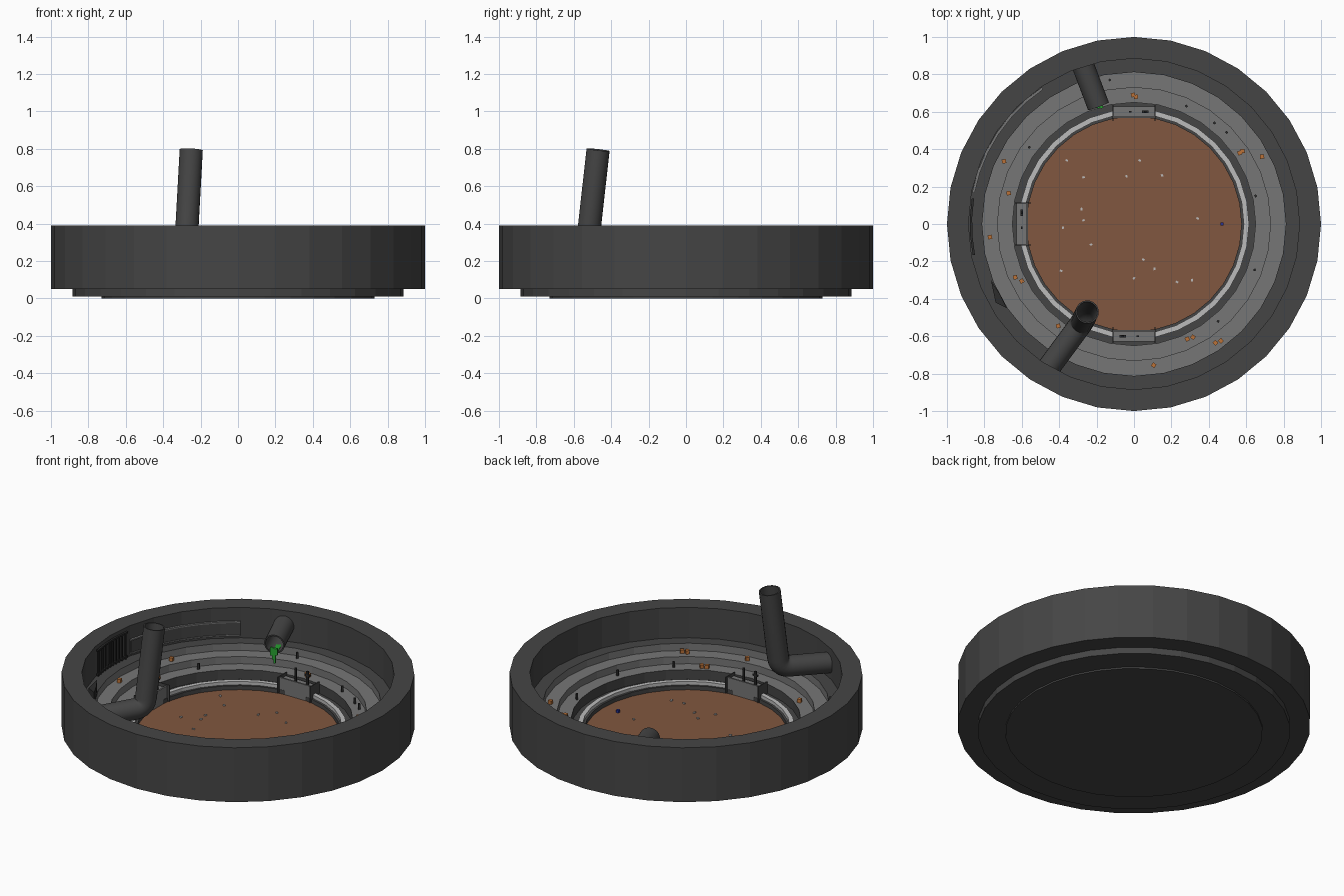
import bpy, bmesh, math, random
from mathutils import Vector, Matrix

if "Cube" in bpy.data.objects:
    bpy.data.objects.remove(bpy.data.objects["Cube"])

random.seed(4)
N = 32


def mat(name, r, g, b):
    m = bpy.data.materials.new(name)
    m.diffuse_color = (r, g, b, 1)
    m.use_nodes = True
    m.node_tree.nodes["Principled BSDF"].inputs["Base Color"].default_value = m.diffuse_color
    return m


DARK = mat("dark_concrete", .06, .06, .06)
MID = mat("grey_concrete", .18, .18, .18)
LIGHT = mat("light_concrete", .5, .5, .5)
DIRT = mat("dirt", .22, .095, .05)
BLACK = mat("black_metal", .025, .025, .025)
GREEN = mat("slime", .02, .35, .03)
ORANGE = mat("orange", .5, .17, .04)
BLUE = mat("blue", .02, .03, .3)


def finish(name, bm, m, smooth=False):
    bmesh.ops.recalc_face_normals(bm, faces=bm.faces)
    me = bpy.data.meshes.new(name)
    bm.to_mesh(me)
    bm.free()
    me.materials.append(m)
    ob = bpy.data.objects.new(name, me)
    bpy.context.collection.objects.link(ob)
    if smooth:
        bpy.context.view_layer.objects.active = ob
        ob.select_set(True)
        bpy.ops.object.shade_smooth_by_angle(angle=math.radians(40))
        ob.select_set(False)
    return ob


def lathe(name, prof, m, a0=0, a1=360, steps=N, closed=False):
    """Revolve an (r, z) profile; a closed profile gives a solid ring."""
    bm = bmesh.new()
    full = a1 - a0 == 360
    rings = []
    for i in range(steps if full else steps + 1):
        a = math.radians(a0 + (a1 - a0) * i / steps)
        rings.append([bm.verts.new((r * math.cos(a), r * math.sin(a), z)) for r, z in prof])
    k = len(prof)
    for i in range(steps):
        p, q = rings[i], rings[(i + 1) % len(rings)]
        for j in range(k if closed else k - 1):
            n = (j + 1) % k
            bm.faces.new((p[j], q[j], q[n], p[n]))
    if closed and not full:
        bm.faces.new(rings[0])
        bm.faces.new(rings[-1])
    bmesh.ops.remove_doubles(bm, verts=bm.verts, dist=1e-5)
    return finish(name, bm, m)


def ring(name, r0, r1, z0, z1, m, **kw):
    return lathe(name, [(r0, z0), (r1, z0), (r1, z1), (r0, z1)], m, closed=True, **kw)


def add_box(bm, c, s, rz=0):
    M = Matrix.Translation(c) @ Matrix.Rotation(rz, 4, 'Z') @ Matrix.Diagonal((*s, 1))
    bmesh.ops.create_cube(bm, size=1, matrix=M)


def boxes(name, items, m):
    bm = bmesh.new()
    for it in items:
        add_box(bm, *it)
    return finish(name, bm, m)


def tube(name, path, r, m, wall=.008, sides=20):
    """Hollow pipe swept along a path."""
    pts = [Vector(p) for p in path]
    bm = bmesh.new()
    out, inn = [], []
    u = None
    for i, p in enumerate(pts):
        t = (pts[min(i + 1, len(pts) - 1)] - pts[max(i - 1, 0)]).normalized()
        u = t.orthogonal().normalized() if u is None else (u - t * u.dot(t)).normalized()
        v = t.cross(u)
        for lst, rad in ((out, r), (inn, r - wall)):
            lst.append([bm.verts.new(p + rad * (u * math.cos(a) + v * math.sin(a)))
                        for a in (2 * math.pi * k / sides for k in range(sides))])
    loops = out + inn[::-1]
    for i, a in enumerate(loops):
        b = loops[(i + 1) % len(loops)]
        for k in range(sides):
            n = (k + 1) % sides
            bm.faces.new((a[k], a[n], b[n], b[k]))
    return finish(name, bm, m, True)


# Outer shell: stepped base, wall, rim and upper ledge
lathe("outer_wall", [(0, 0), (.73, 0), (.73, .01), (.885, .01), (.885, .05), (1, .05), (1, .39),
                     (.885, .39), (.885, .2), (.812, .2)], DARK)
# Stepped stands, gutter, barrier and floor
lathe("stands", [(.812, .2), (.812, .155), (.73, .155), (.73, .11), (.65, .11)], MID)
lathe("gutter", [(.65, .11), (.65, .05), (.615, .05)], DARK)
ring("barrier", .587, .615, .02, .066, LIGHT)
ring("floor_kerb", .574, .587, .015, .045, DARK)
lathe("arena_floor", [(0, .02), (.58, .02)], DIRT)

# Balconies on the barrier, each with end plates, posts and crossbar
for k, ang in enumerate((90, 180, 270)):
    a = math.radians(ang)
    R = Matrix.Rotation(a, 3, 'Z')

    def at(x, y, z):
        return R @ Vector((x, y, z))

    boxes(f"balcony_{k}", [(at(.598, 0, .062), (.062, .22, .085), a),
                           (at(.572, 0, .11), (.01, .22, .018), a)], MID)
    boxes(f"balcony_ends_{k}", [(at(.595, s * .112, .075), (.09, .006, .1), a) for s in (-1, 1)], DARK)
    boxes(f"balcony_figures_{k}", [(at(.6, s, .145), (.01, .012, .09), a) for s in (-.06, .02)]
          + [(at(.6, -.06, .165), (.012, .035, .01), a)], BLACK)

# Bent chute: horizontal from the wall, elbow, then upward
A, B, C = Vector((-.48, -.80, .285)), Vector((-.277, -.525, .305)), Vector((-.25, -.47, .795))
p0, p1 = B + (A - B).normalized() * .06, B + (C - B).normalized() * .06
bend = [p0.lerp(B, t).lerp(B.lerp(p1, t), t) for t in (0, .2, .4, .6, .8, 1)]
tube("bent_pipe", [A] + bend + [C], .062, DARK)
# Drain pipe with dripping slime
tube("drain_pipe", [(-.285, .88, .30), (-.19, .63, .28)], .06, DARK)
boxes("drain_plug", [((-.27, .84, .297), (.07, .01, .07), .36)], BLACK)
boxes("slime_drips", [((-.188 + dx, .625, z), (w, .012, h), .36) for dx, z, w, h in
                      ((0, .225, .02, .07), (-.018, .235, .014, .05), (.015, .24, .016, .04),
                       (.004, .19, .01, .05))]
      + [((-.2, .67, .232), (.03, .1, .012), .36)], GREEN)

# Curved wall panel with light trim
ring("wall_panel", .874, .882, .225, .30, DARK, a0=124, a1=169, steps=6)
ring("wall_panel_trim", .868, .882, .30, .308, MID, a0=124, a1=169, steps=6)
ring("wall_panel_lower_trim", .868, .882, .217, .225, MID, a0=124, a1=169, steps=6)

# Barred gate on the wall
bars = []
for i in range(11):
    a = math.radians(172 + i * 1.8)
    bars.append(((.873 * math.cos(a), .873 * math.sin(a), .285), (.008, .008, .17), a))
boxes("gate_bars", bars, BLACK)
for z in (.21, .36):
    ring("gate_rail", .866, .878, z, z + .01, BLACK, a0=171, a1=191, steps=3)

# Dark wedge by the stands
bm = bmesh.new()
lo = [bm.verts.new((x, y, .15)) for x, y in ((-.765, -.30), (-.72, -.37), (-.68, -.45), (-.74, -.42))]
top = bmesh.ops.extrude_face_region(bm, geom=[bm.faces.new(lo)])
bmesh.ops.translate(bm, vec=(0, 0, .11), verts=[g for g in top['geom'] if isinstance(g, bmesh.types.BMVert)])
finish("wall_wedge", bm, BLACK)


def tier_z(x, y):
    r = math.hypot(x, y)
    return .155 if r > .725 else .11 if r > .645 else .066


# Orange crates scattered on the stands
spots = [(-.005, .69), (.01, .68), (.565, .38), (.58, .39), (.685, .36), (.285, -.615), (.315, -.605),
         (.435, -.635), (.465, -.625), (-.635, -.285), (-.60, -.305), (-.405, -.545), (-.695, .335),
         (-.67, .165), (-.77, -.07), (.105, -.755)]
boxes("orange_crates", [((x, y, tier_z(x, y) + .011), (.022, .022, .022), random.random())
                        for x, y in spots], ORANGE)
# Small dark spectators on the stands
people = [(-.13, .77), (.28, .63), (.495, .49), (.645, -.245), (-.56, .41), (.43, .54), (.65, .15), (.45, -.52)]
boxes("spectators", [((x, y, tier_z(x, y) + .018), (.012, .012, .036), random.random())
                     for x, y in people], BLACK)
# Floor rubble and blue marker
stones = [(-.36, .34), (-.27, .25), (-.04, .255), (.15, .26), (-.28, .08), (-.27, .02), (-.38, -.02),
          (-.23, -.11), (-.39, -.25), (.05, -.19), (.11, -.24), (0, -.29), (.23, -.31), (.31, -.3),
          (.34, .03), (.03, .34)]
boxes("floor_rubble", [((x, y, .023), (.014, .01, .008), random.random() * 3) for x, y in stones], LIGHT)
boxes("blue_marker", [((.47, 0, .028), (.016, .016, .018))], BLUE)
